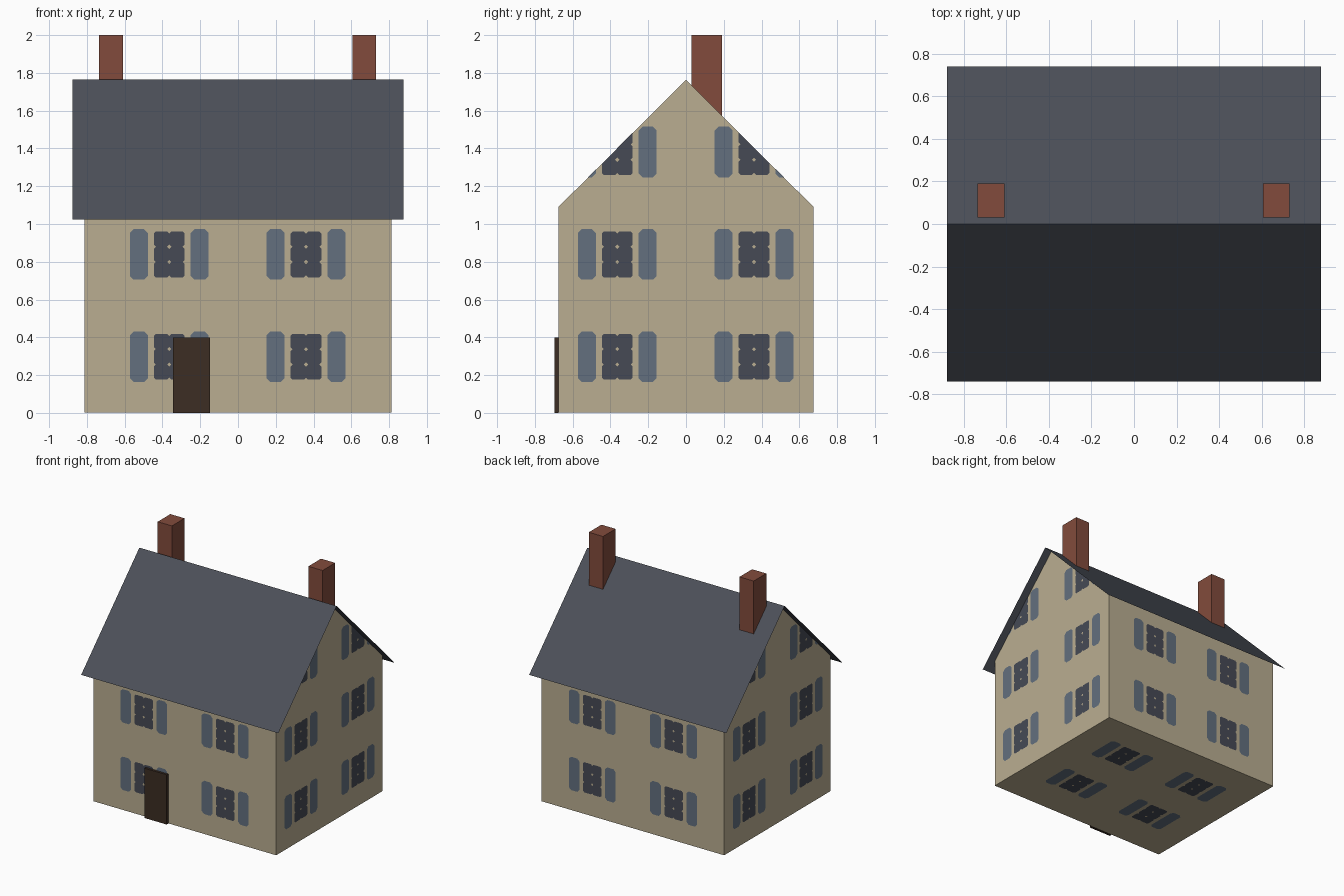
import bpy, bmesh
from mathutils import Vector

cube = bpy.data.objects.get("Cube")
if cube:
    bpy.data.objects.remove(cube, do_unlink=True)

HALF_X, HALF_Y = 0.812, 0.675      # wall extents
EAVE, RIDGE = 1.09, 1.765          # wall top and ridge heights
ROOF_X, ROOF_Y = 0.877, 0.74       # roof overhang extents
LIFT = 0.002                       # gap between wall and painted plates


def material(name, rgb):
    """Flat material from 0-255 display values."""
    linear = [((c / 255 + 0.055) / 1.055) ** 2.4 for c in rgb] + [1.0]
    mat = bpy.data.materials.new(name)
    mat.use_nodes = True
    mat.diffuse_color = linear
    bsdf = mat.node_tree.nodes["Principled BSDF"]
    bsdf.inputs["Base Color"].default_value = linear
    bsdf.inputs["Roughness"].default_value = 0.9
    return mat


STONE = material("tan stone", (186, 174, 145))
SLATE = material("dark slate", (76, 80, 89))
BRICK = material("red brick", (130, 75, 60))
WOOD = material("dark wood", (60, 45, 35))
SHUTTER = material("blue shutter", (99, 112, 127))
GLASS = material("dark glass", (70, 74, 85))


def finish(name, bm, mat):
    mesh = bpy.data.meshes.new(name)
    bm.to_mesh(mesh)
    bm.free()
    mesh.materials.append(mat)
    obj = bpy.data.objects.new(name, mesh)
    bpy.context.collection.objects.link(obj)
    return obj


def box(name, low, high, mat):
    bm = bmesh.new()
    low, high = Vector(low), Vector(high)
    bmesh.ops.create_cube(bm, size=1)
    for v in bm.verts:
        v.co = (low + high) / 2 + v.co * (high - low)
    return finish(name, bm, mat)


# Walls: gable profile extruded along x, open beneath the roof
bm = bmesh.new()
profile = [(-HALF_Y, LIFT), (HALF_Y, LIFT), (HALF_Y, EAVE), (0, RIDGE), (-HALF_Y, EAVE)]
gable = bm.faces.new([bm.verts.new((-HALF_X, y, z)) for y, z in profile])
side = bmesh.ops.extrude_face_region(bm, geom=[gable], use_keep_orig=True)["geom"]
bmesh.ops.translate(bm, verts=[g for g in side if isinstance(g, bmesh.types.BMVert)],
                    vec=(2 * HALF_X, 0, 0))
bmesh.ops.recalc_face_normals(bm, faces=bm.faces)
slopes = [f for f in bm.faces if f.normal.z > 0.1]
bmesh.ops.delete(bm, geom=slopes, context="FACES_ONLY")
finish("walls", bm, STONE)

# Roof: two thin sheets meeting at the ridge
bm = bmesh.new()
rows = [[bm.verts.new((x, y, RIDGE - abs(y))) for x in (-ROOF_X, ROOF_X)]
        for y in (-ROOF_Y, 0, ROOF_Y)]
for a, b in zip(rows, rows[1:]):
    bm.faces.new((a[0], a[1], b[1], b[0]))
finish("roof", bm, SLATE)

# Chimneys and door
for name, x in (("right_chimney", -0.672), ("left_chimney", 0.668)):
    box(name, (x - 0.063, 0.03, 1.5), (x + 0.063, 0.19, 2), BRICK)
box("door", (-0.345, -0.695, 0), (-0.147, -HALF_Y, 0.4), WOOD)


def plate(bm, place, cx, cy, w, h, cut):
    """Flat rectangle with clipped corners."""
    x, y = w / 2, h / 2
    outline = [(x, cut - y), (x, y - cut), (x - cut, y), (cut - x, y),
               (-x, y - cut), (-x, cut - y), (cut - x, -y), (x - cut, -y)]
    bm.faces.new([bm.verts.new(place(cx + px, cy + py)) for px, py in outline])


def windows(wall, place, normal, row_heights):
    """Shutters and six-light panes for one wall."""
    shutters, panes = bmesh.new(), bmesh.new()
    for cx in (-0.364, 0.36):
        for cy in row_heights:
            for s in (-1, 1):
                plate(shutters, place, cx + s * 0.161, cy, 0.095, 0.268, 0.02)
                for row in (-1, 0, 1):
                    plate(panes, place, cx + s * 0.041, cy + row * 0.081,
                          0.082, 0.081, 0.011)
    for name, bm, mat in (("shutters", shutters, SHUTTER), ("panes", panes, GLASS)):
        # Trim whatever would stick out past the roof slopes
        for s in (-1, 1):
            bmesh.ops.bisect_plane(bm, geom=bm.verts[:] + bm.edges[:] + bm.faces[:],
                                   plane_co=(0, 0, RIDGE), plane_no=(0, s, 1),
                                   clear_outer=True)
        for f in bm.faces:
            f.normal_update()
            if f.normal.dot(Vector(normal)) < 0:
                f.normal_flip()
        finish(wall + "_" + name, bm, mat)


# Windows on every wall, repeated on the underside
FLOORS = (0.297, 0.839)
for name, s in (("front", -1), ("back", 1)):
    windows(name, lambda u, v: (u, s * (HALF_Y + LIFT), v), (0, s, 0), FLOORS)
for name, s in (("right", -1), ("left", 1)):
    windows(name, lambda u, v: (s * (HALF_X + LIFT), u, v), (s, 0, 0), FLOORS + (1.381,))
windows("underside", lambda u, v: (u, v, 0), (0, 0, -1), (-0.25, 0.292))
